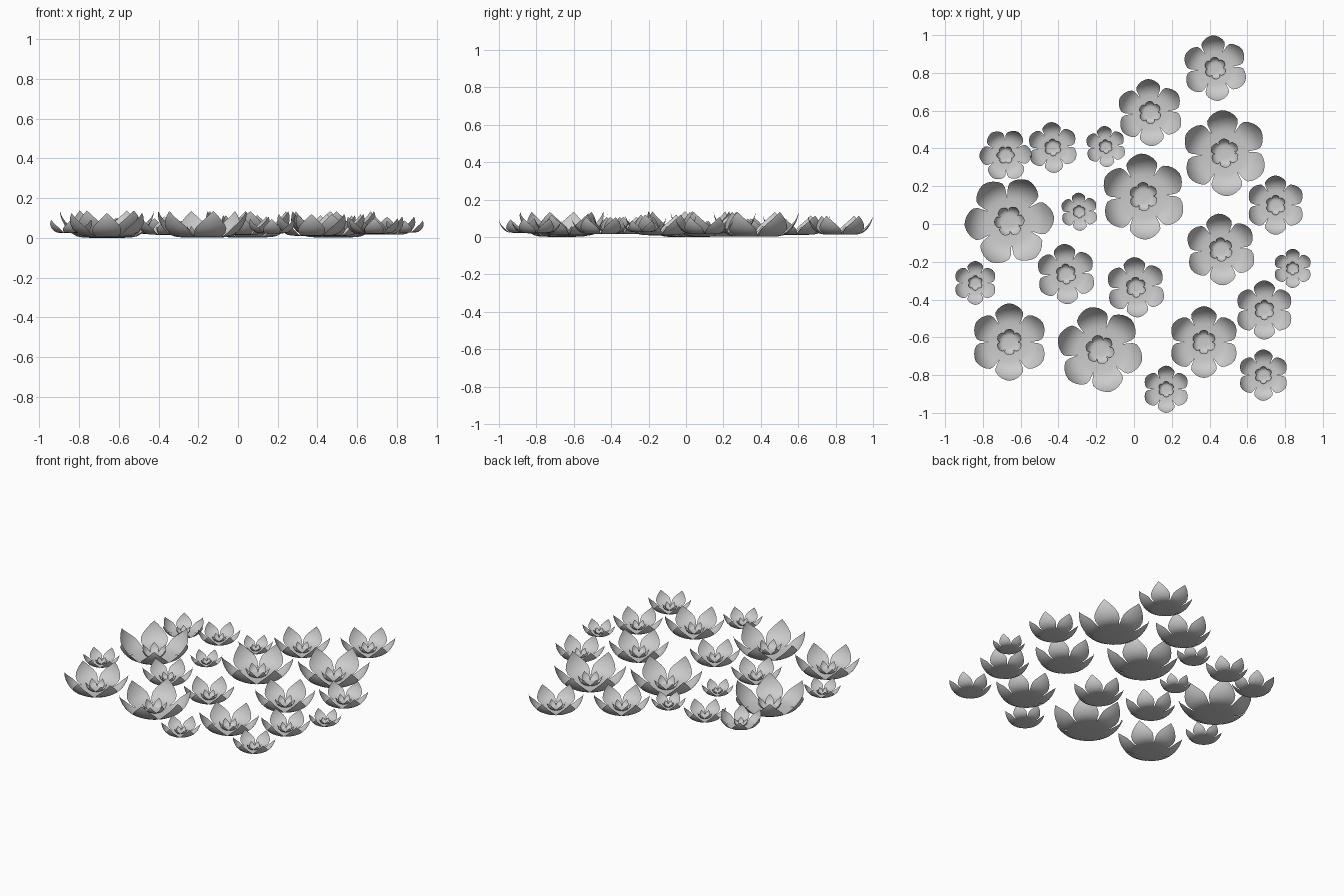
import bpy, bmesh
from math import sin, cos, radians, pi

cube = bpy.data.objects.get("Cube")
if cube:
    bpy.data.objects.remove(cube, do_unlink=True)

grey = bpy.data.materials.new("petal grey")
grey.use_nodes = True
colour = (0.6, 0.6, 0.6, 1)
grey.diffuse_color = colour
grey.node_tree.nodes["Principled BSDF"].inputs["Base Color"].default_value = colour

PETALS = 6
COLUMNS = 6
# Petal rows along a flat-floored bowl: radius, height, half angle in degrees
ROWS = [(0, -.2, 30), (.3, -.2, 30), (.52, -.19, 30), (.64, -.165, 28.5),
        (.76, -.095, 27.5), (.85, 0, 24.5), (.91, .095, 18.5),
        (.955, .19, 12), (.985, .285, 6), (1, .38, 0)]


def add_cup(bm, size, stretch, floor):
    """Ring of pointed petals fused at the base into a shallow bowl."""
    for p in range(PETALS):
        middle = 2 * pi * p / PETALS
        grid = []
        for radius, height, half in ROWS:
            row = []
            for c in range(COLUMNS + 1):
                a = middle + radians(half) * (2 * c / COLUMNS - 1)
                z = floor + (height - ROWS[0][1]) * size * stretch
                row.append(bm.verts.new((size * radius * cos(a), size * radius * sin(a), z)))
            grid.append(row)
        for low, high in zip(grid, grid[1:]):
            for c in range(COLUMNS):
                bm.faces.new((low[c], high[c], high[c + 1], low[c + 1]))


# One blossom: large outer cup with a small steeper cup in its heart
bm = bmesh.new()
add_cup(bm, 1, 1, -.2)
add_cup(bm, .34, 1.2, -.18)
bmesh.ops.remove_doubles(bm, verts=bm.verts, dist=.0005)
blossom = bpy.data.meshes.new("blossom")
bm.to_mesh(blossom)
bm.free()
blossom.materials.append(grey)
for face in blossom.polygons:
    face.use_smooth = True

# Scattered blossoms: x, y, radius, turn in degrees
BLOSSOMS = [
    (.43, .825, .174, 95), (.085, .59, .178, 94), (.48, .375, .228, 94),
    (-.68, .365, .139, 62), (-.43, .405, .135, 94), (-.15, .41, .109, 95),
    (.05, .145, .228, 93), (-.66, .015, .238, 65), (-.29, .065, .101, 93),
    (.75, .1, .157, 90), (.46, -.135, .19, 94), (.84, -.235, .104, 90),
    (-.36, -.265, .16, 94), (.01, -.335, .16, 94), (-.84, -.312, .116, 90),
    (.69, -.455, .157, 90), (-.66, -.625, .205, 90), (-.18, -.665, .23, 104),
    (.37, -.625, .19, 90), (.685, -.8, .136, 90), (.17, -.875, .125, 90)]

for i, (x, y, size, turn) in enumerate(BLOSSOMS):
    flower = bpy.data.objects.new(f"blossom_{i + 1}", blossom)
    flower.location = (x, y, .047)
    flower.scale = (size, size, size)
    flower.rotation_euler.z = radians(turn)
    bpy.context.collection.objects.link(flower)
